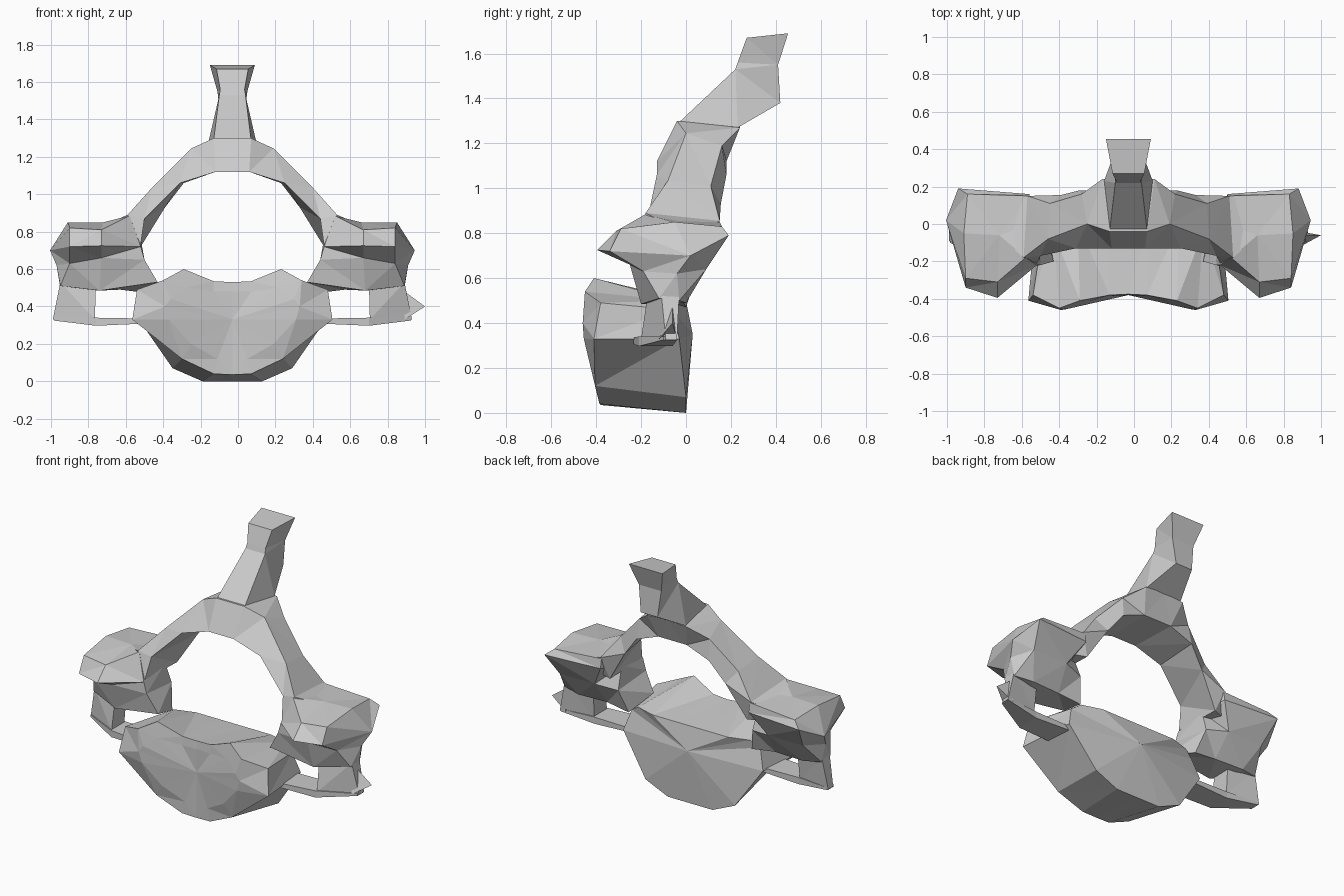
import bpy, bmesh

AXIS = -0.03  # the bone is symmetric about this x


def loft(name, rings, closed=True, first=None, last=None, mirror=True, caps=(True, True)):
    """Skin a list of point rings; optional hub points close the ends as fans."""
    bm = bmesh.new()
    for s in ((1, -1) if mirror else (1,)):
        R = [[bm.verts.new((AXIS + s * x, y, z)) for x, y, z in r] for r in rings]
        n = len(rings[0])
        segs = range(n if closed else n - 1)
        for a, b in zip(R, R[1:]):
            for i in segs:
                j = (i + 1) % n
                bm.faces.new((a[i], a[j], b[j], b[i]))
        for ring, hub, cap in ((R[0], first, caps[0]), (R[-1], last, caps[1])):
            if hub:
                h = bm.verts.new((AXIS + s * hub[0], hub[1], hub[2]))
                for i in segs:
                    bm.faces.new((ring[i], ring[(i + 1) % n], h))
            elif cap:
                bm.faces.new(ring)
    bmesh.ops.remove_doubles(bm, verts=bm.verts, dist=0.0005)
    bmesh.ops.triangulate(bm, faces=[f for f in bm.faces if len(f.verts) > 3])
    bmesh.ops.recalc_face_normals(bm, faces=bm.faces)
    me = bpy.data.meshes.new(name)
    bm.to_mesh(me)
    bm.free()
    ob = bpy.data.objects.new(name, me)
    bpy.context.collection.objects.link(ob)
    return ob


# Vertebral body: half outlines from front to back, mirrored, fanned ends
body_face = [(0, -.38, .48), (.10, -.385, .48), (.25, -.425, .50), (.33, -.455, .44),
             (.36, -.46, .40), (.34, -.455, .33), (.22, -.42, .20), (.08, -.385, .12), (0, -.38, .12)]
body_front = [(0, -.375, .53), (.10, -.38, .535), (.26, -.41, .60), (.37, -.45, .54),
              (.51, -.38, .49), (.535, -.41, .33), (.27, -.405, .12), (.10, -.385, .04), (0, -.38, .035)]
body_back = [(0, 0, .50), (.10, 0, .50), (.27, 0, .50), (.40, -.04, .50),
             (.46, -.06, .46), (.50, -.03, .33), (.32, 0, .07), (.16, 0, 0), (0, 0, 0)]
loft("vertebral_body", [body_face, body_front, body_back], closed=False,
     first=(0, -.38, .33), last=(0, .03, .35))

# Lateral masses: stacked rings with an overhanging front shelf
mass_top = [(.55, -.18, .885), (.70, -.31, .81), (.87, -.29, .82), (.88, -.05, .85),
            (.86, .16, .83), (.53, .15, .85), (.52, 0, .86)]
mass_shelf = [(.49, -.22, .72), (.70, -.395, .725), (.87, -.34, .72), (.975, .02, .70),
              (.91, .19, .79), (.53, .16, .79), (.49, 0, .76)]
mass_waist = [(.47, -.22, .65), (.70, -.25, .66), (.87, -.19, .63), (.94, -.04, .62),
              (.87, .09, .64), (.62, .09, .64), (.48, .05, .62)]
mass_base = [(.40, -.20, .53), (.71, -.20, .485), (.92, -.12, .51), (.92, -.03, .50),
             (.80, 0, .49), (.60, -.01, .49), (.44, 0, .47)]
loft("lateral_mass", [mass_top, mass_shelf, mass_waist, mass_base], first=(.69, -.06, .85))


def slab(x, y0, y1, z0, z1):
    return [(x, y0, z0), (x, y1, z0), (x, y1, z1), (x, y0, z1)]


# Transverse processes: outer struts and the thin bars under the openings
loft("transverse_strut", [
    [(.73, -.17, .53), (.92, -.11, .53), (.92, -.03, .53), (.73, -.05, .53)],
    [(.735, -.20, .33), (.96, -.09, .33), (.96, -.04, .33), (.735, -.07, .33)]])
loft("transverse_bar", [slab(.44, -.24, -.06, .31, .335), slab(.73, -.21, -.06, .297, .34),
                        slab(.955, -.10, -.04, .325, .34)])
loft("transverse_tip", [[(.92, -.12, .33), (.92, -.04, .33), (.92, -.06, .48)]],
     last=(1.03, -.06, .40), mirror=False)

# Neural arch: four-sided section swept from the midline into the masses
loft("neural_arch", [
    [(0, -.13, 1.12), (0, -.04, 1.30), (0, .24, 1.28), (0, .18, 1.12)],
    [(.09, -.13, 1.12), (.10, -.04, 1.30), (.14, .24, 1.27), (.10, .18, 1.12)],
    [(.28, -.13, 1.06), (.22, 0, 1.245), (.25, .16, 1.19), (.26, .18, 1.06)],
    [(.47, -.17, .87), (.43, -.08, 1.035), (.42, .11, 1.01), (.36, .155, .93)],
    [(.49, -.21, .73), (.56, -.18, .89), (.54, .15, .855), (.49, .12, .72)],
    [(.60, -.15, .72), (.70, -.06, .83), (.70, .10, .82), (.60, .08, .72)],
], caps=(False, True))


# Spinous process: leaning post with a narrow lower ridge, flared at its tip
def post(xf, yf, zf, xb, yb, zb):
    return [(-xf, yf, zf), (xf, yf, zf), (xb, yb, zb), (-xb, yb, zb)]


loft("spinous_process", [
    post(.10, -.035, 1.29, .13, .23, 1.27),
    post(.07, .22, 1.53, .06, .42, 1.38),
    post(.065, .23, 1.56, .08, .41, 1.55),
    post(.085, .27, 1.67, .12, .455, 1.69),
], mirror=False)
